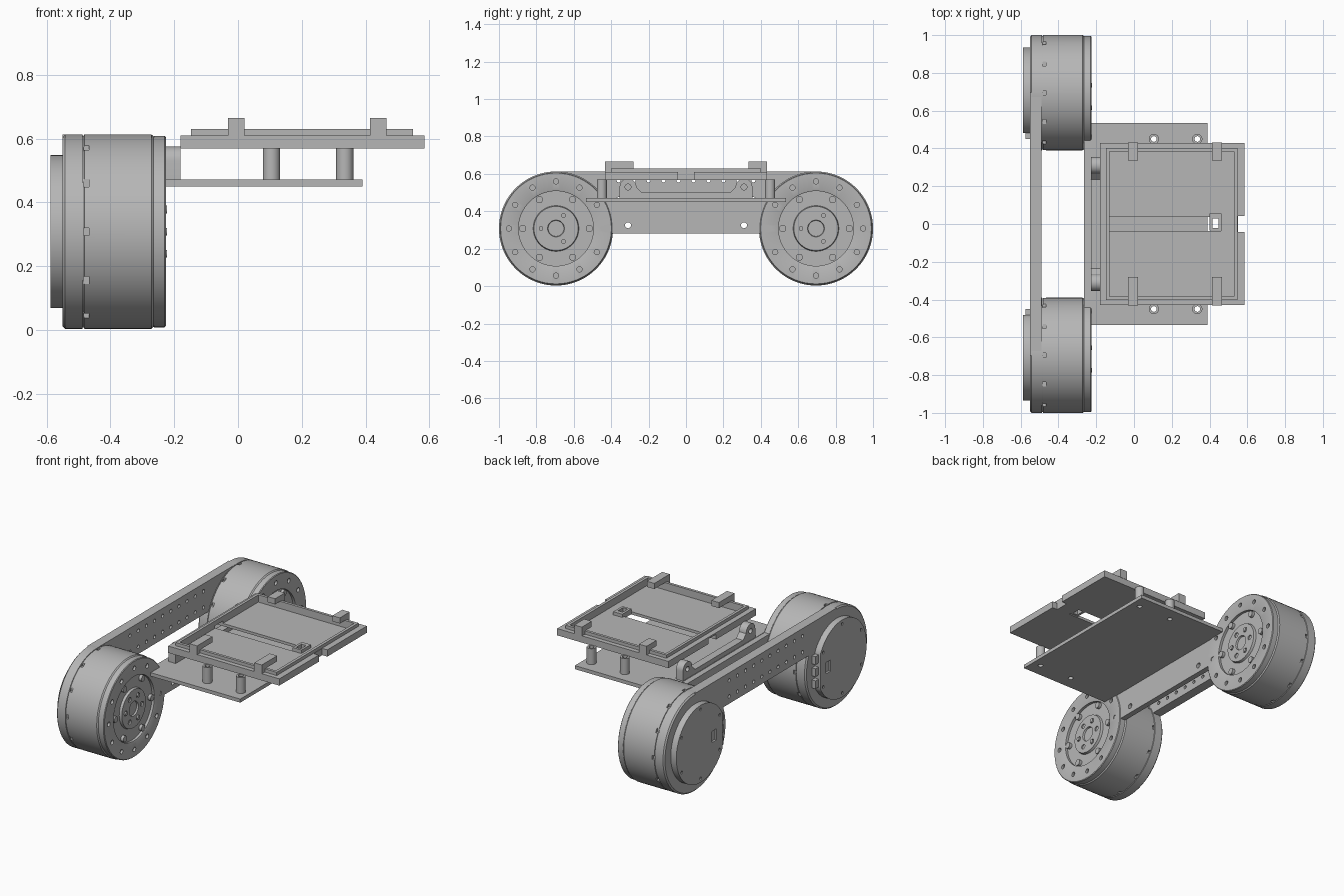
import bpy, bmesh, math
from mathutils import Matrix, Vector

cube = bpy.data.objects.get("Cube")
if cube:
    bpy.data.objects.remove(cube, do_unlink=True)

grey = bpy.data.materials.new("plain grey")
grey.use_nodes = True
colour = (0.47, 0.47, 0.47, 1)
grey.diffuse_color = colour
grey.node_tree.nodes["Principled BSDF"].inputs["Base Color"].default_value = colour


def finish(name, bm, smooth=False):
    bmesh.ops.recalc_face_normals(bm, faces=bm.faces)
    mesh = bpy.data.meshes.new(name)
    bm.to_mesh(mesh)
    bm.free()
    mesh.materials.append(grey)
    ob = bpy.data.objects.new(name, mesh)
    bpy.context.collection.objects.link(ob)
    if smooth:
        activate(ob)
        bpy.ops.object.shade_smooth_by_angle(angle=math.radians(30))
    return ob


def activate(ob):
    bpy.ops.object.select_all(action="DESELECT")
    ob.select_set(True)
    bpy.context.view_layer.objects.active = ob


def add_box(bm, x, y, z):
    lo, hi = Vector((x[0], y[0], z[0])), Vector((x[1], y[1], z[1]))
    size = [abs(c) for c in hi - lo]
    bmesh.ops.create_cube(bm, size=1, matrix=Matrix.Translation((lo + hi) / 2) @ Matrix.Diagonal((*size, 1)))


def add_rod(bm, centre, radius, length, axis="Z", sides=24):
    turn = Matrix.Rotation(math.pi / 2, 4, "Y") if axis == "X" else Matrix.Identity(4)
    bmesh.ops.create_cone(bm, cap_ends=True, segments=sides, radius1=radius, radius2=radius,
                          depth=length, matrix=Matrix.Translation(centre) @ turn)


def box(name, x, y, z):
    bm = bmesh.new()
    add_box(bm, x, y, z)
    return finish(name, bm)


def lathe_x(name, profile, y, z, steps=72):
    # Spin (x, radius) points around an axis along x
    bm = bmesh.new()
    verts = [bm.verts.new((x, y, z + r)) for x, r in profile]
    edges = [bm.edges.new(pair) for pair in zip(verts, verts[1:])]
    bmesh.ops.spin(bm, geom=verts + edges, cent=(0, y, z), axis=(1, 0, 0), angle=math.tau, steps=steps)
    bmesh.ops.remove_doubles(bm, verts=bm.verts, dist=1e-4)
    return finish(name, bm, True)


def prism_x(name, points, x0, x1):
    # Extrude a (y, z) outline along x
    bm = bmesh.new()
    face = bm.faces.new([bm.verts.new((x0, y, z)) for y, z in points])
    new = bmesh.ops.extrude_face_region(bm, geom=[face])["geom"]
    bmesh.ops.translate(bm, vec=(x1 - x0, 0, 0), verts=[v for v in new if isinstance(v, bmesh.types.BMVert)])
    return finish(name, bm, True)


def carve(ob, bm, operation="DIFFERENCE"):
    cutter = finish("cutter", bm)
    cutter.hide_render = True
    mod = ob.modifiers.new("carve", "BOOLEAN")
    mod.operation, mod.solver, mod.object = operation, "EXACT", cutter
    activate(ob)
    bpy.ops.object.modifier_apply(modifier=mod.name)
    bpy.data.objects.remove(cutter, do_unlink=True)


def ring(count, radius, y, z, start=0):
    for i in range(count):
        a = start + math.tau * i / count
        yield y + radius * math.cos(a), z + radius * math.sin(a)


AXLE_Y, AXLE_Z = 0.695, 0.308

# Wheel motors
for side, label in ((1, "back"), (-1, "front")):
    y = side * AXLE_Y
    body = lathe_x(label + "_motor_body", [
        (-.55, 0), (-.55, .297), (-.542, .305), (-.488, .305), (-.487, .301), (-.483, .301), (-.482, .305),
        (-.272, .305), (-.265, .299), (-.262, .299), (-.262, 0)], y, AXLE_Z)
    bm = bmesh.new()
    for py, pz in ring(12, .305, y, AXLE_Z):
        add_box(bm, (-.485, -.467), (py - .012, py + .012), (pz - .012, pz + .012))
    carve(body, bm)

    # Drive face with a sunken ring and bolt holes
    rotor = lathe_x(label + "_motor_drive_face", [
        (-.264, 0), (-.264, .3), (-.23, .3), (-.226, .296), (-.226, .206), (-.229, .2), (-.245, .2), (-.245, .122),
        (-.23, .118), (-.23, .045), (-.24, .042), (-.24, 0)], y, AXLE_Z)
    bm = bmesh.new()
    for py, pz in ring(12, .252, y, AXLE_Z):
        add_rod(bm, (-.226, py, pz), .014, .03, "X", 16)
    for py, pz in ring(6, .08, y, AXLE_Z, math.radians(60)):
        add_rod(bm, (-.23, py, pz), .015, .016, "X", 16)
    carve(rotor, bm)

    bm = bmesh.new()
    for py, pz in ring(6, .178, y, AXLE_Z):
        add_rod(bm, (-.238, py, pz), .019, .022, "X", 16)
    for py, pz in ring(3, .08, y, AXLE_Z, math.radians(60)):
        add_rod(bm, (-.23, py, pz), .012, .014, "X", 16)
    finish(label + "_motor_bolts", bm, True)

    # End cap with one flat side and a socket
    outline = [(side * max(AXLE_Y - .213, abs(py)), pz) for py, pz in ring(64, .24, y, AXLE_Z)]
    tidy = [p for i, p in enumerate(outline)
            if not (abs(p[0]) < AXLE_Y - .2129 and outline[i - 1][0] == p[0] == outline[(i + 1) % 64][0])]
    cap = prism_x(label + "_motor_end_cap", tidy, -.588, -.548)
    bm = bmesh.new()
    inner = side * (AXLE_Y - .135)
    add_box(bm, (-.6, -.575), (inner - .022, inner + .022), (AXLE_Z - .035, AXLE_Z + .035))
    for py, pz in ring(6, .215, y, AXLE_Z, math.radians(30)):
        add_rod(bm, (-.588, py, pz), .009, .012, "X", 12)
    carve(cap, bm)

    bm = bmesh.new()
    plug = side * (AXLE_Y - .228)
    for pz in (-.075, 0, .075):
        add_box(bm, (-.575, -.548), (plug - .016, plug + .016), (AXLE_Z + pz - .025, AXLE_Z + pz + .025))
    finish(label + "_motor_plugs", bm)

# Outer side plate, tangent to the motor tops, with two rows of holes
side_plate = box("outer_side_plate", (-.55, -.49), (-AXLE_Y, AXLE_Y), (.42, .612))
bm = bmesh.new()
for i in range(10):
    for pz in (.465, .565):
        add_rod(bm, (-.52, -.36 + .08 * i, pz), .011, .1, "X", 12)
carve(side_plate, bm)

# Inner beam
beam = box("inner_beam", (-.265, -.23), (-.46, .46), (.28, .47))
bm = bmesh.new()
for py in (-.31, .31):
    add_rod(bm, (-.25, py, .325), .016, .1, "X", 16)
carve(beam, bm)

# Upright bracket with rounded ends and a low middle
arc = [(.31 + .045 * math.cos(math.pi * i / 12), .53 + .045 * math.sin(math.pi * i / 12)) for i in range(13)]
right_half = [(.355, .465)] + arc + [(.235, .5)]
left_half = [(-py, pz) for py, pz in reversed(right_half)]
bracket = prism_x("upright_bracket", right_half + left_half, -.228, -.18)
bm = bmesh.new()
for py in (-.31, .31):
    add_rod(bm, (-.2, py, .53), .016, .1, "X", 16)
carve(bracket, bm)

# Deck, spacer posts and tray, sharing the same through holes
POSTS = [(px, py) for px in (.105, .335) for py in (-.45, .45)]


def through_holes():
    bm = bmesh.new()
    for px, py in POSTS:
        add_rod(bm, (px, py, .54), .015, .3, "Z", 20)
    return bm


deck = box("lower_deck", (-.23, .39), (-.535, .535), (.45, .472))
carve(deck, through_holes())

bm = bmesh.new()
for px, py in POSTS:
    add_rod(bm, (px, py, .521), .027, .1, "Z", 32)
posts = finish("spacer_posts", bm, True)
carve(posts, through_holes())

tray = box("tray_base", (-.18, .585), (-.43, .43), (.568, .61))
bm = bmesh.new()
add_box(bm, (-.13, .53), (-.385, .385), (.585, .7))
carve(tray, bm)
bm = bmesh.new()
add_box(bm, (-.3, .46), (-.038, .038), (.5, .6))
add_box(bm, (.55, .7), (-.042, .042), (.5, .7))
carve(tray, bm)

for i, (px, py) in enumerate(POSTS):
    s = 1 if py > 0 else -1
    bm = bmesh.new()
    add_box(bm, (px - .045, px + .045), (s * .429, s * .455), (.568, .61))
    for dx in (-.02, .02):
        add_rod(bm, (px + dx, py + s * .015, .589), .025, .042)
    add_box(bm, (px - .02, px + .02), (s * .45, s * .49), (.568, .61))
    ear = finish("tray_ear_%d" % (i + 1), bm)
    carve(ear, through_holes())

rim = box("tray_rim", (-.147, .548), (-.402, .402), (.608, .63))
bm = bmesh.new()
add_box(bm, (-.13, .53), (-.385, .385), (.5, .7))
carve(rim, bm)

# Hold-down clips
bm = bmesh.new()
for cx in (-.005, .44):
    for s, reach in ((1, .335), (-1, .28)):
        add_box(bm, (cx - .026, cx + .026), (s * reach, s * .432), (.63, .665))
        add_box(bm, (cx - .026, cx + .026), (s * .4, s * .432), (.608, .632))
finish("hold_down_clips", bm)

# Small socket frame at the end of the slot
socket = box("slot_socket", (.4, .462), (-.035, .055), (.572, .605))
bm = bmesh.new()
add_box(bm, (.415, .447), (-.02, .03), (.5, .7))
carve(socket, bm)
